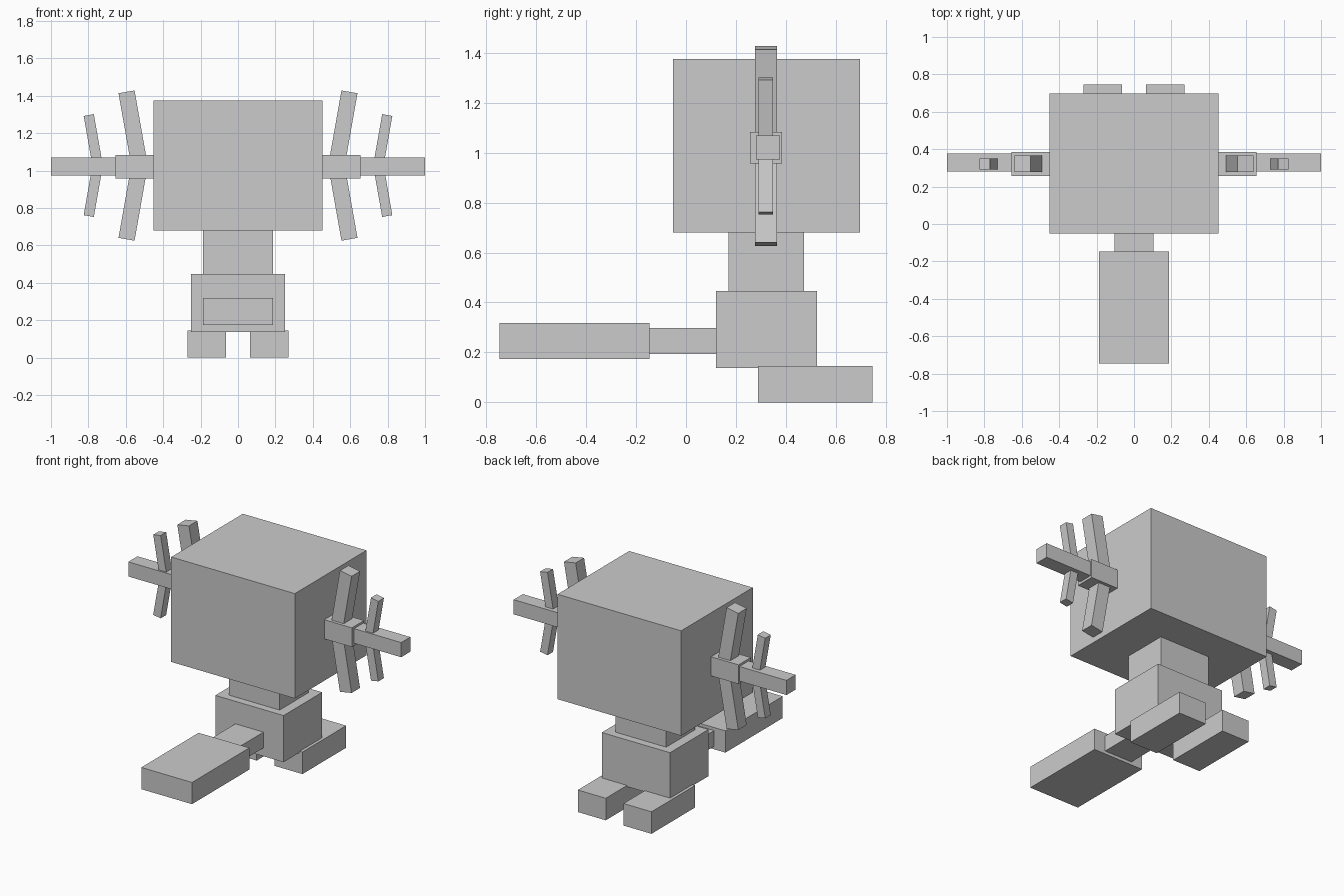
import bpy
from math import radians, sin, cos
from mathutils import Matrix, Vector

cube = bpy.data.objects.get("Cube")
if cube:
    bpy.data.objects.remove(cube, do_unlink=True)

# One plain grey for the whole model
grey = bpy.data.materials.new("plain_grey")
grey.use_nodes = True
colour = (0.6, 0.6, 0.6, 1)
grey.diffuse_color = colour
grey.node_tree.nodes["Principled BSDF"].inputs["Base Color"].default_value = colour


def block(name, x, y, z, transform=Matrix()):
    """Flat-faced box between the given (low, high) limits."""
    corners = [transform @ Vector((a, b, c)) for a in x for b in y for c in z]
    faces = [(0, 1, 3, 2), (4, 6, 7, 5), (0, 4, 5, 1),
             (2, 3, 7, 6), (0, 2, 6, 4), (1, 5, 7, 3)]
    if transform.determinant() < 0:
        faces = [f[::-1] for f in faces]
    mesh = bpy.data.meshes.new(name)
    mesh.from_pydata(corners, [], faces)
    mesh.materials.append(grey)
    obj = bpy.data.objects.new(name, mesh)
    bpy.context.collection.objects.link(obj)
    return obj


# Head, body and tail
block("head", (-0.453, 0.453), (-0.052, 0.698), (0.68, 1.375))
block("neck", (-0.186, 0.186), (0.17, 0.473), (0.445, 0.68))
block("torso", (-0.25, 0.25), (0.12, 0.524), (0.138, 0.447))
block("tail_base", (-0.103, 0.103), (-0.147, 0.12), (0.194, 0.298))
block("tail_paddle", (-0.186, 0.186), (-0.747, -0.147), (0.174, 0.318))

# Feet and branching gills, mirrored left to right
gill_z = 1.024
lean = radians(10)
for side, sx in (("left", 1), ("right", -1)):
    flip = Matrix.Diagonal((sx, 1, 1, 1))
    block(side + "_foot", (0.065, 0.27), (0.289, 0.747), (0, 0.146), flip)
    block(side + "_gill_base", (0.453, 0.655), (0.257, 0.385), (0.957, 1.084), flip)
    block(side + "_gill_tip", (0.655, 1.0), (0.28, 0.376), (0.973, 1.07), flip)

    # Each barb hangs down from its tilted outer end into the gill stem
    for size, end_x, end_z, width, length, y in (
            ("large", 0.596, 1.421, 0.087, 0.39, (0.277, 0.365)),
            ("small", 0.798, 1.297, 0.055, 0.27, (0.291, 0.349))):
        for way, sz in (("upper", 1), ("lower", -1)):
            place = (flip @ Matrix.Translation((0, 0, gill_z + 0.003))
                     @ Matrix.Diagonal((1, 1, sz, 1))
                     @ Matrix.Translation((end_x, 0, end_z - gill_z - 0.003))
                     @ Matrix.Rotation(lean, 4, 'Y'))
            block(f"{side}_{way}_{size}_barb", (-width / 2, width / 2), y,
                  (-length, 0), place)
